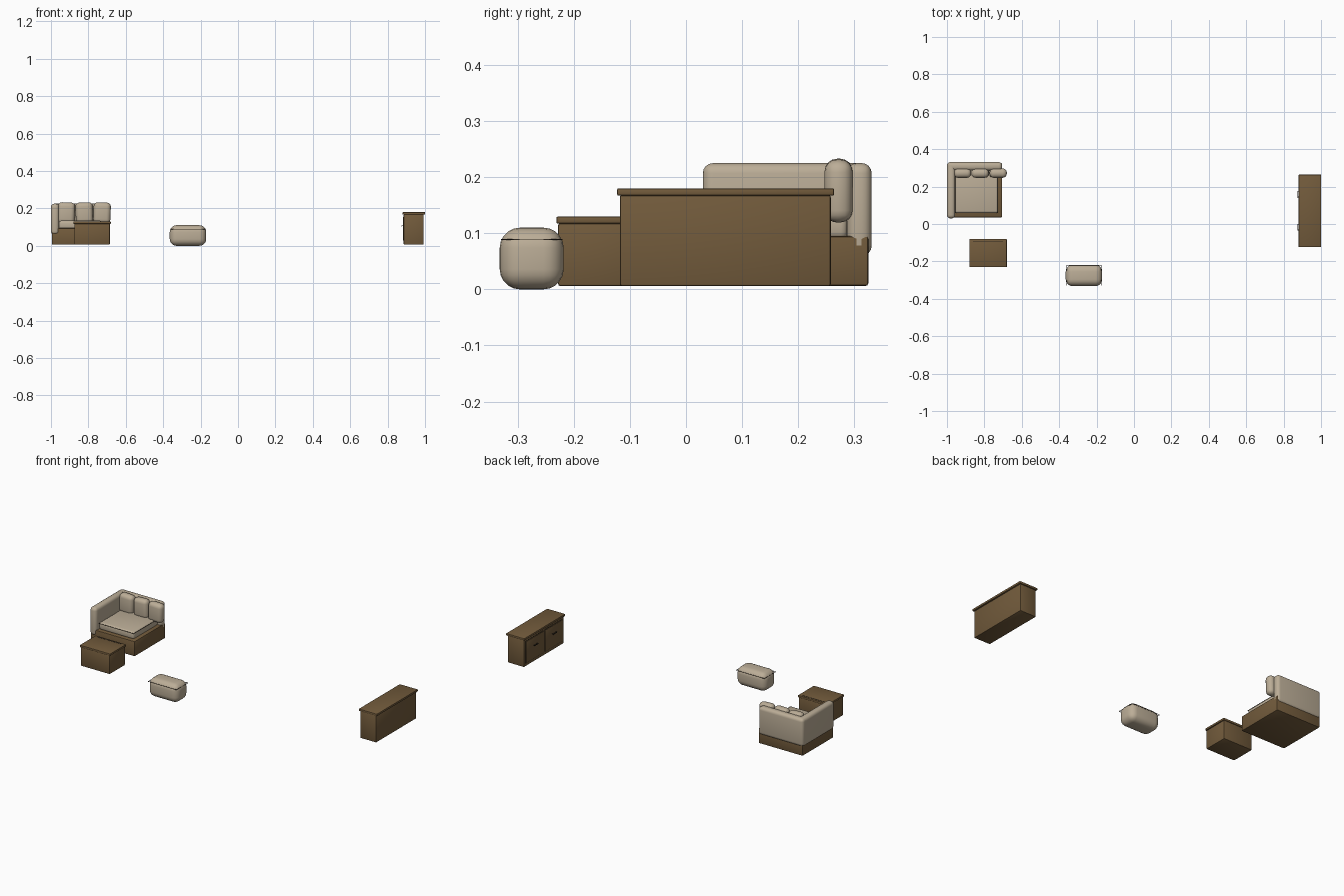
import bpy
import bmesh
import math
from mathutils import Vector

cube = bpy.data.objects.get("Cube")
if cube:
    bpy.data.objects.remove(cube, do_unlink=True)


def material(name, colour):
    mat = bpy.data.materials.new(name)
    mat.use_nodes = True
    mat.diffuse_color = (*colour, 1)
    mat.node_tree.nodes["Principled BSDF"].inputs["Base Color"].default_value = (*colour, 1)
    return mat


WOOD = material("brown wood", (0.17, 0.105, 0.045))
FABRIC = material("beige fabric", (0.50, 0.42, 0.31))
DARK = material("dark trim", (0.03, 0.022, 0.014))


def box(name, low, high, mat, bevel=0.0, segments=2, tilt=(0, 0, 0)):
    """Box between two corners, with optional rounded edges."""
    low, high = Vector(low), Vector(high)
    size = high - low
    bm = bmesh.new()
    bmesh.ops.create_cube(bm, size=1)
    bmesh.ops.scale(bm, vec=size, verts=bm.verts)
    if bevel:
        bmesh.ops.bevel(bm, geom=bm.edges[:], offset=bevel, segments=segments,
                        profile=0.5, affect='EDGES')
    mesh = bpy.data.meshes.new(name)
    bm.to_mesh(mesh)
    bm.free()
    mesh.materials.append(mat)
    obj = bpy.data.objects.new(name, mesh)
    obj.location = (low + high) / 2
    obj.rotation_euler = [math.radians(a) for a in tilt]
    bpy.context.collection.objects.link(obj)
    if bevel:
        bpy.ops.object.select_all(action='DESELECT')
        obj.select_set(True)
        bpy.context.view_layer.objects.active = obj
        bpy.ops.object.shade_smooth_by_angle(angle=math.radians(40))
    return obj


def piping(name, x0, x1, y0, y1, z, t=0.001):
    """Rectangular loop of thin trim."""
    for side, y in (("front", y0), ("back", y1)):
        box(f"{name}_{side}", (x0, y - t, z - t), (x1, y + t, z + t), DARK)
    for side, x in (("right", x0), ("left", x1)):
        box(f"{name}_{side}", (x - t, y0, z - t), (x + t, y1, z + t), DARK)


# Corner sofa: plinth, arm, back and seat
box("sofa_base", (-0.995, 0.035, 0.006), (-0.705, 0.325, 0.095), WOOD, 0.005)
box("sofa_arm", (-1.0, 0.03, 0.06), (-0.956, 0.33, 0.225), FABRIC, 0.018, 4)
box("sofa_back", (-1.0, 0.286, 0.06), (-0.705, 0.331, 0.225), FABRIC, 0.018, 4)
box("seat_cushion", (-0.957, 0.058, 0.09), (-0.727, 0.288, 0.134), FABRIC, 0.012, 3)
piping("seat_piping", -0.955, -0.7275, 0.0585, 0.285, 0.127)

# Loose pillows along the back
for i, (x, turn) in enumerate(((-0.918, 2), (-0.822, -2), (-0.727, 2))):
    box(f"pillow_{i + 1}", (x - 0.046, 0.247, 0.12), (x + 0.046, 0.297, 0.232),
        FABRIC, 0.022, 4, (0, turn, 0))

# Side table
box("table_body", (-0.875, -0.228, 0.006), (-0.685, -0.083, 0.118), WOOD, 0.004)
box("table_top", (-0.88, -0.231, 0.117), (-0.68, -0.08, 0.130), WOOD, 0.003)
box("table_inlay", (-0.86, -0.094, 0.129), (-0.70, -0.090, 0.1308), DARK)

# Ottoman
box("ottoman", (-0.365, -0.332, 0.0), (-0.17, -0.218, 0.11), FABRIC, 0.036, 5)
piping("ottoman_piping", -0.3605, -0.1745, -0.3285, -0.2215, 0.089)

# Sideboard with two doors and bar handles
box("sideboard_body", (0.886, -0.118, 0.006), (0.992, 0.258, 0.168), WOOD, 0.004)
box("sideboard_top", (0.88, -0.123, 0.167), (1.0, 0.264, 0.180), WOOD, 0.003)
for side, y in (("right", -0.018), ("left", 0.158)):
    box(f"door_gap_{side}", (0.885, y - 0.084, 0.024), (0.89, y + 0.084, 0.156), DARK)
    box(f"door_{side}", (0.882, y - 0.081, 0.027), (0.89, y + 0.081, 0.153), WOOD, 0.002)
    box(f"handle_{side}", (0.873, y - 0.018, 0.104), (0.877, y + 0.018, 0.109), DARK)
    for offset in (-0.014, 0.014):
        box(f"handle_post_{side}", (0.876, y + offset - 0.002, 0.105),
            (0.884, y + offset + 0.002, 0.108), DARK)
